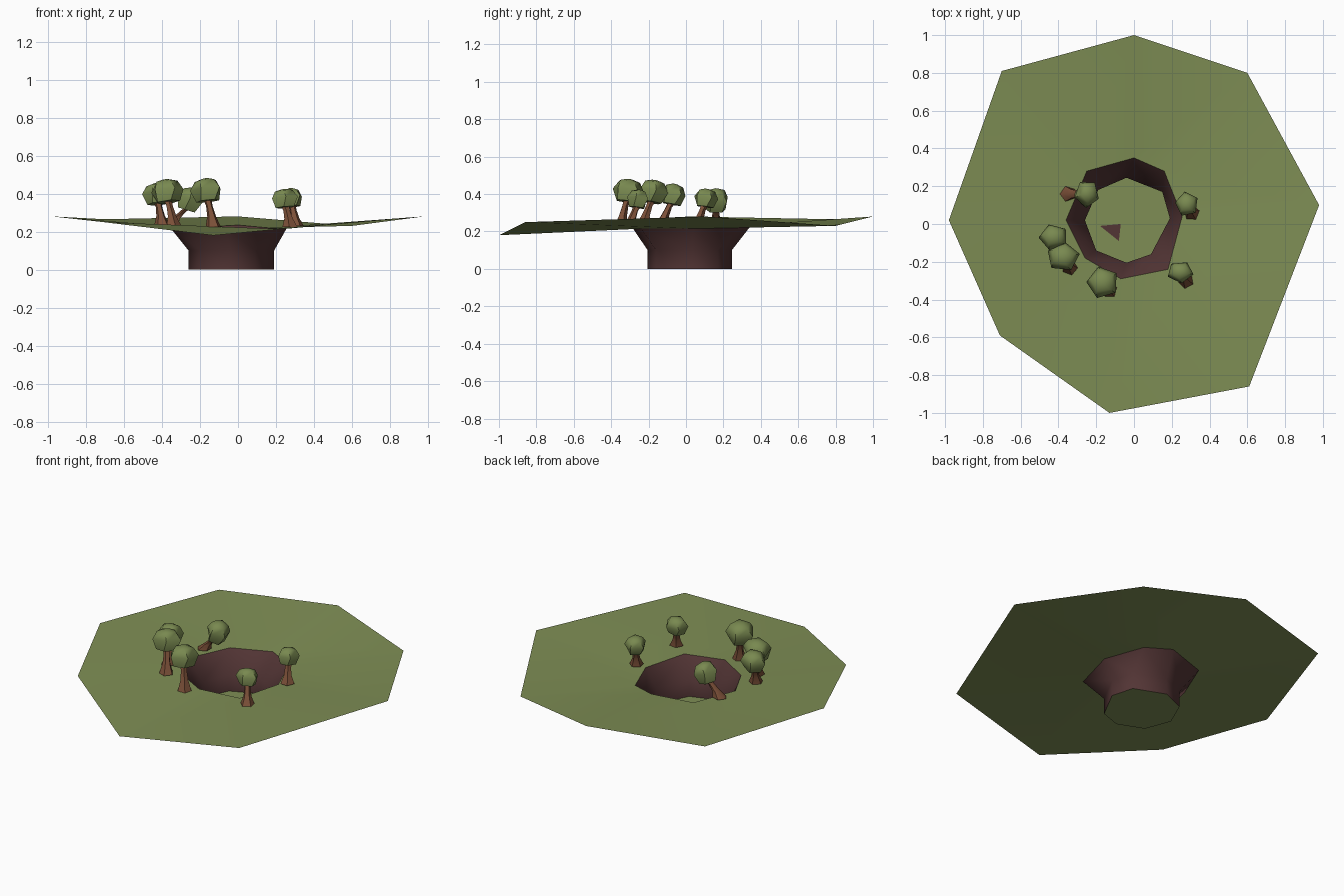
import bpy, bmesh, math
from mathutils import Vector, Matrix

if "Cube" in bpy.data.objects:
    bpy.data.objects.remove(bpy.data.objects["Cube"])


def material(name, rgb):
    m = bpy.data.materials.new(name)
    m.diffuse_color = (*rgb, 1)
    m.use_nodes = True
    m.node_tree.nodes["Principled BSDF"].inputs["Base Color"].default_value = m.diffuse_color
    return m


GRASS = material("grass", (0.21, 0.27, 0.09))
EARTH = material("earth", (0.085, 0.035, 0.035))
BARK = material("bark", (0.20, 0.08, 0.04))
LEAF = material("leaf", (0.19, 0.25, 0.08))


def loft(name, rings, mat, cap_start=False, cap_end=False, angle=40, fix=False):
    """Bridge a list of equal-length point rings with quads."""
    bm = bmesh.new()
    vr = [[bm.verts.new(p) for p in r] for r in rings]
    n = len(rings[0])
    for a, b in zip(vr, vr[1:]):
        for i in range(n):
            j = (i + 1) % n
            bm.faces.new((a[i], a[j], b[j], b[i]))
    if cap_start:
        bm.faces.new(vr[0][::-1])
    if cap_end:
        bm.faces.new(vr[-1])
    if fix:
        bmesh.ops.recalc_face_normals(bm, faces=bm.faces[:])
    me = bpy.data.meshes.new(name)
    bm.to_mesh(me)
    bm.free()
    ob = bpy.data.objects.new(name, me)
    bpy.context.collection.objects.link(ob)
    me.materials.append(mat)
    bpy.ops.object.select_all(action='DESELECT')
    bpy.context.view_layer.objects.active = ob
    ob.select_set(True)
    bpy.ops.object.shade_smooth_by_angle(angle=math.radians(angle))
    return ob


# Ground and pit outlines, counter-clockwise from the back
outer = [(0, 1, .28), (-.70, .81, .265), (-.98, .02, .28), (-.71, -.59, .25),
         (-.13, -1, .18), (.61, -.86, .25), (.98, .10, .28), (.60, .80, .23)]
rim = [(0, .35, .235), (-.25, .28, .22), (-.36, .02, .225), (-.26, -.18, .22),
       (-.07, -.29, .225), (.18, -.24, .215), (.255, .04, .215), (.16, .28, .22)]
pit = [(-.04, .245), (-.19, .18), (-.26, .02), (-.20, -.14),
       (-.04, -.205), (.09, -.16), (.19, .03), (.15, .17)]
low = [(x, y, 0) for x, y in pit]
mid = [(x, y, .10) for x, y in pit]

loft("ground", [outer, rim], GRASS)
loft("pit_wall", [rim, mid, low], EARTH, angle=60)
loft("pit_floor", [low], GRASS, cap_end=True)

# Small bare patch visible on both sides of the floor
patch = [(-.18, -.01), (-.08, -.09), (-.07, 0)]
loft("floor_patch", [[(x, y, z) for x, y in patch] for z in (0, .003)], EARTH, True, True)


def ring(c, r, n, turn, ry=None):
    ry = r if ry is None else ry
    return [(c[0] + r * math.cos(turn + i * math.tau / n),
             c[1] + ry * math.sin(turn + i * math.tau / n), c[2]) for i in range(n)]


def tree(idx, base, crown, size, turn):
    """Flared leaning trunk with a faceted crown."""
    b, c = Vector(base), Vector(crown)
    foot = c - Vector((0, 0, size[2] * .6))
    trunk = []
    for t, r, bend in ((0, .042, 0), (.35, .024, .25), (.7, .018, .6), (1, .024, 1)):
        p = b.lerp(foot, bend)
        p.z = b.z + (foot.z - b.z) * t
        trunk.append(ring(p, r, 5, turn))
    loft(f"trunk_{idx}", trunk, BARK, True, True, 60, True)
    rings = []
    for h, s, off in ((-1, .72, 0), (.05, 1, .25), (.8, .68, .1), (1, .2, .1)):
        p = c + Vector((0, 0, h * size[2]))
        rings.append(ring(p, size[0] * s, 5, turn + off, size[1] * s))
    ob = loft(f"crown_{idx}", rings, LEAF, True, True, 50, True)
    # tip the crown along the lean of the trunk
    d = c - b
    axis = Vector((-d.y, d.x, 0))
    m = Matrix.Translation(c) @ Matrix.Rotation(min(.6, axis.length * 3.0), 4, axis.normalized())
    ob.data.transform(m @ Matrix.Translation(-c))


trees = [
    ((-.35, .16, .235), (-.25, .16, .37), (.07, .075, .06), 1.9),
    ((-.40, -.13, .235), (-.425, -.07, .40), (.08, .072, .055), .4),
    ((-.34, -.23, .23), (-.375, -.175, .415), (.09, .08, .06), 1.2),
    ((-.13, -.35, .225), (-.165, -.31, .42), (.088, .088, .06), 1.6),
    ((.275, -.30, .225), (.245, -.255, .375), (.072, .06, .048), .8),
    ((.305, .06, .23), (.28, .105, .38), (.064, .068, .048), 1.5),
]
for i, t in enumerate(trees):
    tree(i + 1, *t)
